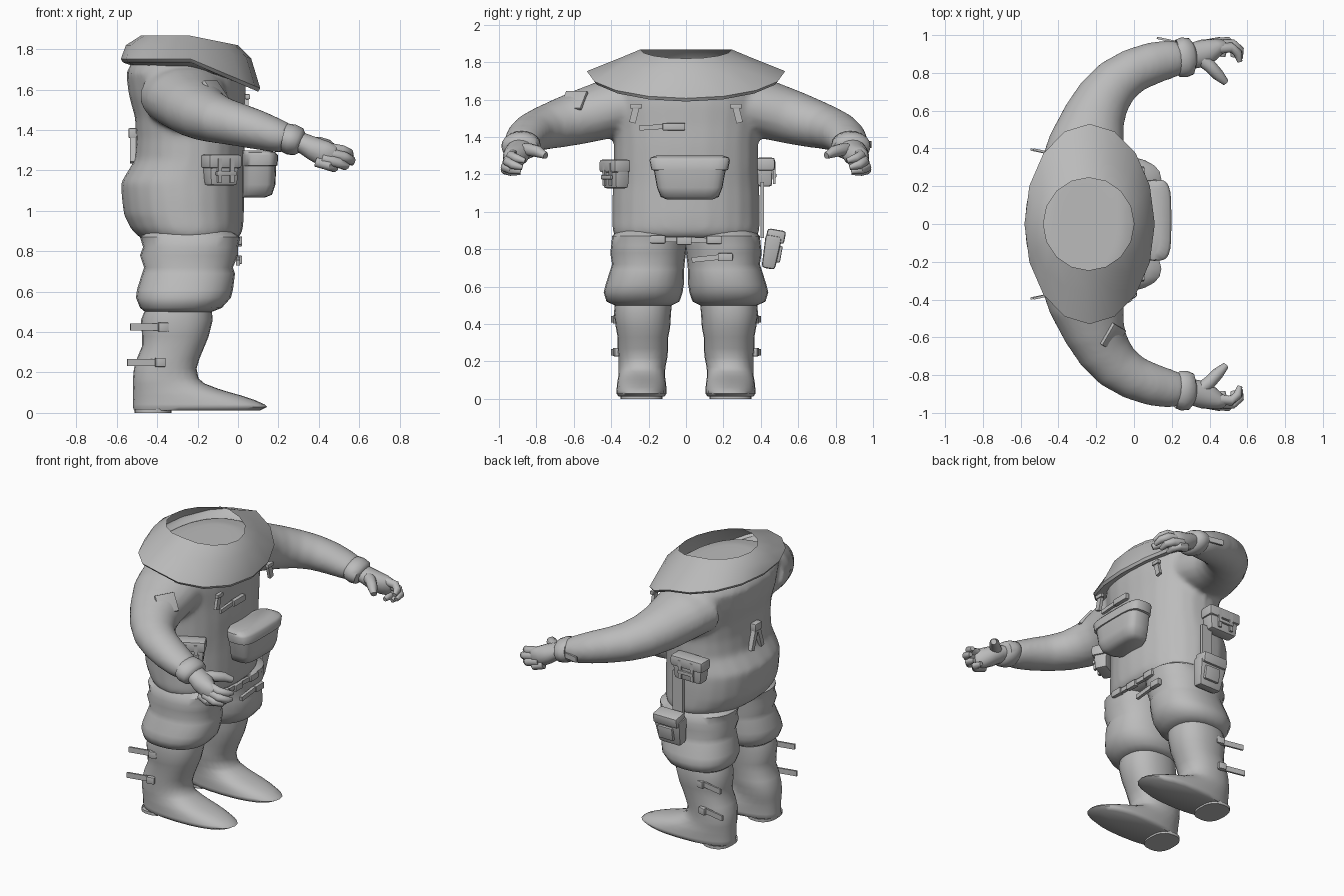
import bpy, bmesh, math
from mathutils import Vector, Matrix

if "Cube" in bpy.data.objects:
    bpy.data.objects.remove(bpy.data.objects["Cube"])

grey = bpy.data.materials.new("suit_grey")
grey.diffuse_color = (0.5, 0.5, 0.5, 1)
grey.use_nodes = True
grey.node_tree.nodes["Principled BSDF"].inputs["Base Color"].default_value = grey.diffuse_color


def finish(bm, name, angle=50):
    bmesh.ops.recalc_face_normals(bm, faces=bm.faces)
    me = bpy.data.meshes.new(name)
    bm.to_mesh(me)
    bm.free()
    ob = bpy.data.objects.new(name, me)
    bpy.context.collection.objects.link(ob)
    me.materials.append(grey)
    bpy.ops.object.select_all(action='DESELECT')
    ob.select_set(True)
    bpy.context.view_layer.objects.active = ob
    bpy.ops.object.shade_smooth_by_angle(angle=math.radians(angle))
    return ob


def oval(c, u, v, p=2.0, n=20):
    """Superellipse ring around c with half axes u and v."""
    pts = []
    for i in range(n):
        a = 2 * math.pi * i / n
        ca, sa = math.cos(a), math.sin(a)
        pts.append(Vector(c) + Vector(u) * math.copysign(abs(ca) ** (2 / p), ca)
                   + Vector(v) * math.copysign(abs(sa) ** (2 / p), sa))
    return pts


def loft(name, rings, cap_start=True, cap_end=True, angle=50):
    bm = bmesh.new()
    vs = [[bm.verts.new(q) for q in r] for r in rings]
    n = len(vs[0])
    for a, b in zip(vs, vs[1:]):
        for i in range(n):
            j = (i + 1) % n
            bm.faces.new((a[i], a[j], b[j], b[i]))
    if cap_start:
        bm.faces.new(vs[0])
    if cap_end:
        bm.faces.new(vs[-1])
    return finish(bm, name, angle)


def level(x0, x1, y0, y1, z, p=2.2, n=24):
    return oval(((x0 + x1) / 2, (y0 + y1) / 2, z), ((x1 - x0) / 2, 0, 0), (0, (y1 - y0) / 2, 0), p, n)


def tube(name, path, n=16):
    """Tube through (x, y, z, side radius, up radius)."""
    rings = []
    for i, q in enumerate(path):
        t = (Vector(path[min(i + 1, len(path) - 1)][:3]) - Vector(path[max(i - 1, 0)][:3])).normalized()
        side = t.cross(Vector((0, 0, 1))).normalized()
        rings.append(oval(q[:3], side * q[3], side.cross(t) * q[4], 2, n))
    return loft(name, rings)


def block(name, c, size, turn=0, tilt=0, taper=1.0, bevel=0.0):
    """Box, narrower at the bottom by taper, tilted about x then turned about z."""
    bm = bmesh.new()
    bmesh.ops.create_cube(bm, size=1)
    for v in bm.verts:
        if v.co.z < 0:
            v.co.x *= taper
            v.co.y *= taper
        v.co = Vector((v.co.x * size[0], v.co.y * size[1], v.co.z * size[2]))
    if bevel:
        bmesh.ops.bevel(bm, geom=bm.edges[:], offset=bevel, segments=2, profile=0.6, affect='EDGES')
    m = Matrix.Translation(c) @ Matrix.Rotation(math.radians(turn), 4, 'Z') @ Matrix.Rotation(math.radians(tilt), 4, 'X')
    bmesh.ops.transform(bm, matrix=m, verts=bm.verts[:])
    return finish(bm, name, 45)


# torso: back x, front x, half width, height
body = [(-.42, -.06, .32, .84), (-.49, .01, .385, .87), (-.53, .025, .395, .91), (-.565, .03, .395, .98),
        (-.575, .03, .395, 1.06), (-.58, .03, .392, 1.14), (-.55, .03, .388, 1.19), (-.512, .03, .385, 1.25),
        (-.505, .035, .385, 1.36), (-.51, .035, .395, 1.46), (-.54, .04, .415, 1.57), (-.555, .035, .43, 1.68),
        (-.53, .0, .40, 1.73), (-.45, -.06, .28, 1.75)]
torso_parts = [loft("torso", [level(a, b, -w, w, z) for a, b, w, z in body])]


# wide drooping collar with an open neck
def collar_ring(k, rx, ry, z, droop, n=16):
    out = []
    for i in range(n):
        a = 2 * math.pi * i / n
        c = math.cos(a)
        out.append(Vector((k + rx * c, ry * math.sin(a), z - droop * max(0, c))))
    return out


loft("collar", [collar_ring(-.24, .24, .245, 1.868, .048), collar_ring(-.245, .31, .36, 1.82, .065),
                collar_ring(-.235, .345, .53, 1.752, .145), collar_ring(-.235, .335, .515, 1.735, .145),
                collar_ring(-.24, .275, .41, 1.715, .09)], False, False, 40)

# trouser legs: back x, front x, inner y, outer y, height
leg = [(-.40, -.08, .04, .33, .93), (-.485, .01, -.01, .395, .87), (-.47, .0, -.005, .40, .82),
       (-.485, .0, .0, .405, .78), (-.465, -.025, .008, .395, .72), (-.475, -.015, .01, .405, .69),
       (-.50, -.025, .012, .43, .61), (-.505, -.035, .018, .44, .57), (-.485, -.08, .035, .425, .52),
       (-.46, -.13, .075, .38, .50)]
# boots, same measures from the top of the shaft down to the long sole
boot = [(-.46, -.13, .075, .38, .51), (-.48, -.125, .08, .385, .46), (-.475, -.145, .085, .375, .38),
        (-.475, -.165, .095, .365, .33), (-.50, -.19, .095, .365, .27), (-.515, -.205, .10, .36, .22),
        (-.52, -.195, .11, .36, .17), (-.52, -.165, .112, .36, .145), (-.52, -.10, .112, .362, .12),
        (-.52, -.045, .11, .365, .103), (-.52, .02, .107, .368, .085), (-.52, .085, .105, .37, .063),
        (-.52, .13, .103, .372, .043), (-.52, .145, .103, .372, .03), (-.515, .11, .115, .36, .012)]
# sleeves: x, y, z, side radius, up radius
arm = [(-.27, .30, 1.57, .225, .16), (-.25, .42, 1.55, .205, .158), (-.21, .57, 1.505, .165, .145),
       (-.16, .67, 1.475, .145, .132), (-.09, .755, 1.45, .13, .118), (.0, .815, 1.427, .118, .108),
       (.10, .852, 1.40, .112, .098), (.19, .873, 1.373, .102, .085), (.25, .88, 1.357, .088, .072)]
cuff = [(.225, .877, 1.362, .085, .06), (.232, .877, 1.362, .100, .072), (.265, .882, 1.353, .106, .077),
        (.30, .888, 1.342, .098, .07), (.318, .889, 1.336, .06, .05)]
palm = [(.28, .885, 1.35, .068, .05), (.33, .895, 1.33, .07, .052), (.38, .908, 1.305, .072, .06),
        (.43, .93, 1.282, .052, .064), (.47, .943, 1.268, .035, .056), (.485, .945, 1.262, .014, .033)]
# joints of each finger
fingers = {"index_finger": [(.42, .925, 1.315), (.515, .935, 1.30), (.55, .905, 1.285), (.56, .86, 1.272)],
           "middle_finger": [(.43, .945, 1.288), (.525, .952, 1.268), (.56, .922, 1.25), (.563, .875, 1.237)],
           "ring_finger": [(.42, .955, 1.26), (.50, .965, 1.238), (.53, .935, 1.225), (.525, .885, 1.215)],
           "little_finger": [(.39, .95, 1.245), (.45, .965, 1.225), (.475, .935, 1.215), (.47, .885, 1.21)],
           "thumb": [(.34, .885, 1.33), (.40, .838, 1.333), (.445, .79, 1.322), (.485, .75, 1.30)]}

for s, side in ((1, "left"), (-1, "right")):
    loft(side + "_trouser_leg", [level(a, b, s * y0, s * y1, z, 2.3) for a, b, y0, y1, z in leg], False)
    loft(side + "_boot", [level(a, b, s * y0, s * y1, z, 2.3) for a, b, y0, y1, z in boot], False, angle=60)
    loft(side + "_heel", [level(-.512, -.33, s * .125, s * .35, z, 2.5) for z in (.02, 0)], False)
    flip = lambda path: [(q[0], s * q[1], *q[2:]) for q in path]
    torso_parts.append(tube(side + "_sleeve", flip(arm), 20))
    tube(side + "_cuff", flip(cuff), 20)
    tube(side + "_palm", flip(palm))
    for name, joints in fingers.items():
        r = .033 if name == "thumb" else .025
        path = [(*q, r * k, r * k) for q, k in zip(joints, (1.15, 1.05, .95, .55))]
        tube(side + "_" + name, flip(path), 10)
    # shin straps with loose ends behind the boot
    for z, x in ((.425, -.44), (.25, -.455)):
        block(side + "_shin_strap", (x, s * .375, z), (.19, .012, .035), turn=s * -12)
        block(side + "_shin_buckle", (x + .07, s * .372, z), (.05, .03, .045), turn=s * -12, bevel=.006)
    # chest tab
    block(side + "_chest_tab", (.042, s * .275, 1.525), (.02, .035, .10), tilt=s * 14)
    block(side + "_chest_tab_buckle", (.047, s * .268, 1.565), (.025, .06, .025), bevel=.005)

# blend torso and sleeves into one soft garment
bpy.ops.object.select_all(action='DESELECT')
for ob in torso_parts:
    ob.select_set(True)
bpy.context.view_layer.objects.active = torso_parts[0]
bpy.ops.object.join()
suit = bpy.context.view_layer.objects.active
suit.name = "torso_and_sleeves"
suit.modifiers.clear()
blend = suit.modifiers.new("blend", 'REMESH')
blend.mode = 'VOXEL'
blend.voxel_size = .016
blend.use_smooth_shade = True
soften = suit.modifiers.new("soften", 'SMOOTH')
soften.factor = .5
soften.iterations = 10

# chest strap
block("chest_strap", (.042, -.17, 1.453), (.018, .16, .026), tilt=4)
block("chest_strap_buckle", (.047, -.065, 1.455), (.028, .12, .04), bevel=.006)

# large front pouch with overhanging flap: front x, left y, right y, height
loft("front_pouch", [level(.02, a, b, c, z, 4) for a, b, c, z in
                     ((.13, -.10, .14, 1.065), (.168, -.135, .175, 1.08), (.185, -.155, .195, 1.13),
                      (.19, -.175, .215, 1.24))])
loft("front_pouch_flap", [level(.02, a, b, c, z, 4) for a, b, c, z in
                          ((.185, -.175, .215, 1.222), (.196, -.185, .225, 1.225), (.198, -.195, .235, 1.275),
                           (.185, -.19, .23, 1.29), (.14, -.16, .20, 1.30))])


# hip pouches made from a body, a lid and straps
def hip_pouch(name, x, y, z, turn, w=.17):
    m = Matrix.Rotation(math.radians(turn), 3, 'Z')
    put = lambda a, b, c: Vector((x, y, z)) + m @ Vector((a, b, c))
    block(name, put(0, 0, -.015), (w, .09, .13), turn, taper=.88, bevel=.018)
    block(name + "_lid", put(0, -.006, .04), (w + .015, .10, .07), turn, bevel=.018)
    for k in (-.2 * w, .2 * w):
        block(name + "_strap", put(k, -.052, -.005), (.022, .012, .12), turn)
    block(name + "_buckle", put(0, -.055, -.02), (.11, .016, .022), turn, bevel=.004)


hip_pouch("right_hip_pouch", -.085, -.375, 1.205, 28)
hip_pouch("left_hip_pouch", -.33, .42, 1.215, 180, .22)

# thigh holster hanging from the left pouch
block("holster_strap", (-.23, .408, 1.01), (.075, .018, .30))
block("holster", (-.21, .455, .785), (.20, .09, .18), tilt=-10, taper=.8, bevel=.02)
block("holster_lid", (-.21, .48, .87), (.18, .10, .07), tilt=-10, bevel=.018)
block("holster_front", (-.20, .49, .775), (.11, .04, .09), tilt=-10, bevel=.01)

# straps across the thighs
for name, y, z, w, t in (("crotch_strap_right", -.10, .852, .19, 0), ("crotch_strap_left", .09, .848, .20, -3),
                         ("thigh_strap", .12, .752, .18, 6)):
    block(name, (.0, y, z), (.02, w, .028), tilt=t)
for y, z in ((-.15, .853), (-.01, .845), (.15, .85), (.21, .758)):
    block("thigh_buckle", (.005, y, z), (.03, .08, .042), bevel=.006)

# back straps, sleeve patch and wrist tab
for s in (-1, 1):
    block("back_strap", (-.52, s * .03, 1.31), (.03, .03, .15), tilt=s * 18)
block("back_buckle", (-.52, 0, 1.385), (.045, .07, .05), bevel=.008)
block("sleeve_patch", (-.11, -.60, 1.595), (.13, .12, .02), turn=60, tilt=52, bevel=.006)
block("wrist_tab", (.17, .975, 1.36), (.10, .012, .035), turn=-12)
